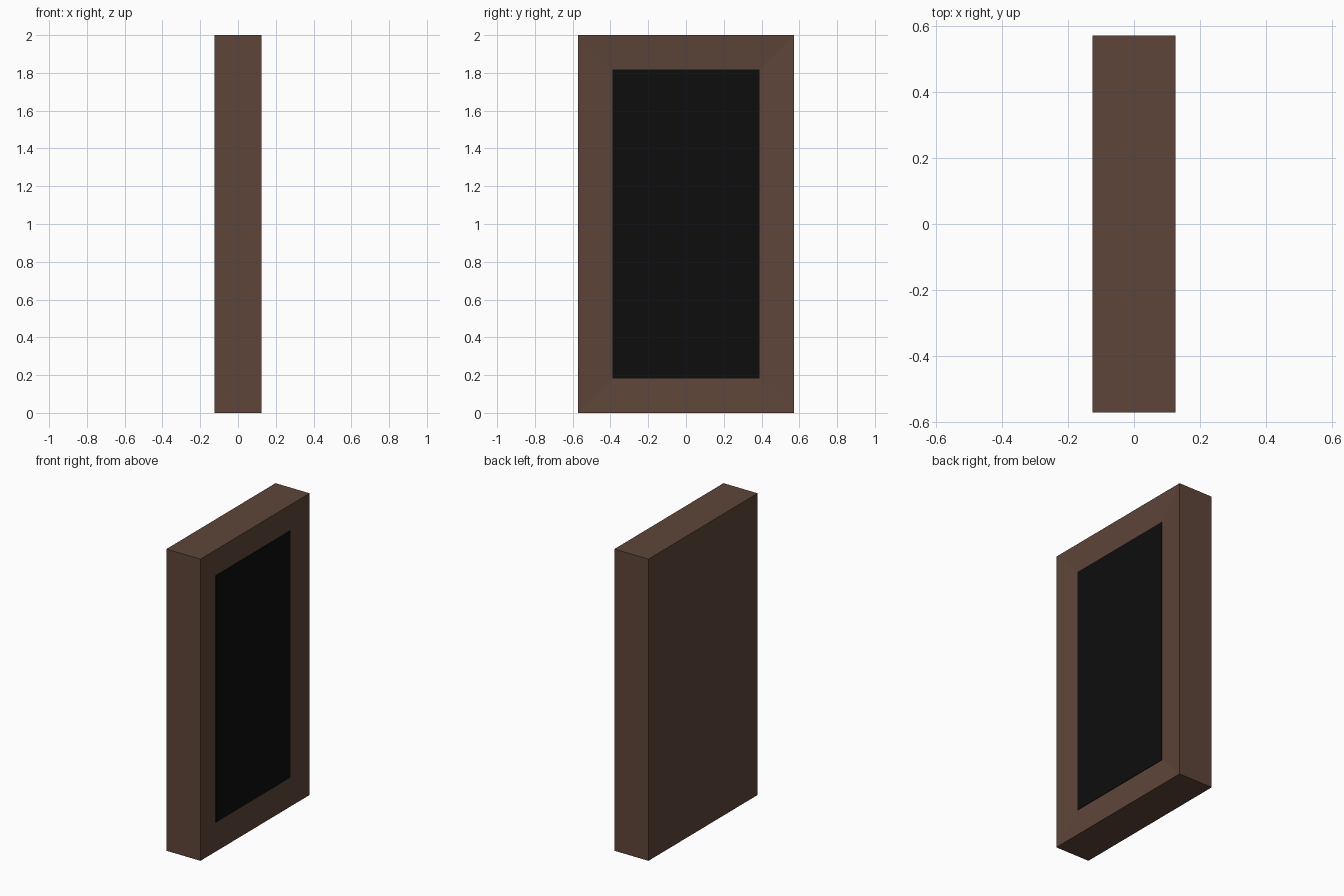
import bpy, bmesh
from mathutils import Vector

cube = bpy.data.objects.get("Cube")
if cube:
    bpy.data.objects.remove(cube, do_unlink=True)

DEPTH, WIDTH, HEIGHT = 0.25, 1.143, 2.0
BORDER, RECESS = 0.182, 0.016


def material(name, rgb):
    mat = bpy.data.materials.new(name)
    mat.use_nodes = True
    mat.diffuse_color = (*rgb, 1)
    mat.node_tree.nodes["Principled BSDF"].inputs["Base Color"].default_value = (*rgb, 1)
    return mat


def add_object(name, bm, mat):
    mesh = bpy.data.meshes.new(name)
    bm.to_mesh(mesh)
    bm.free()
    mesh.materials.append(mat)
    obj = bpy.data.objects.new(name, mesh)
    bpy.context.collection.objects.link(obj)
    return obj


def box(size, center):
    bm = bmesh.new()
    bmesh.ops.create_cube(bm, size=1)
    bmesh.ops.scale(bm, vec=Vector(size), verts=bm.verts)
    bmesh.ops.translate(bm, vec=Vector(center), verts=bm.verts)
    return bm


brown = material("dark brown wood", (0.112, 0.059, 0.041))
black = material("black", (0.004, 0.004, 0.004))

# Frame: a slab with a shallow rectangular recess on its +x face
bm = box((DEPTH, WIDTH, HEIGHT), (0, 0, HEIGHT / 2))
bm.normal_update()
face = max(bm.faces, key=lambda f: f.normal.x)
bmesh.ops.inset_region(bm, faces=[face], thickness=BORDER, use_even_offset=True)
bmesh.ops.translate(bm, vec=Vector((-RECESS, 0, 0)), verts=face.verts)
add_object("frame", bm, brown)

# Panel: thin dark plate lying on the floor of the recess
plate = 0.004
add_object("panel", box((plate, WIDTH - 2 * BORDER, HEIGHT - 2 * BORDER),
                        (DEPTH / 2 - RECESS + plate / 2, 0, HEIGHT / 2)), black)
